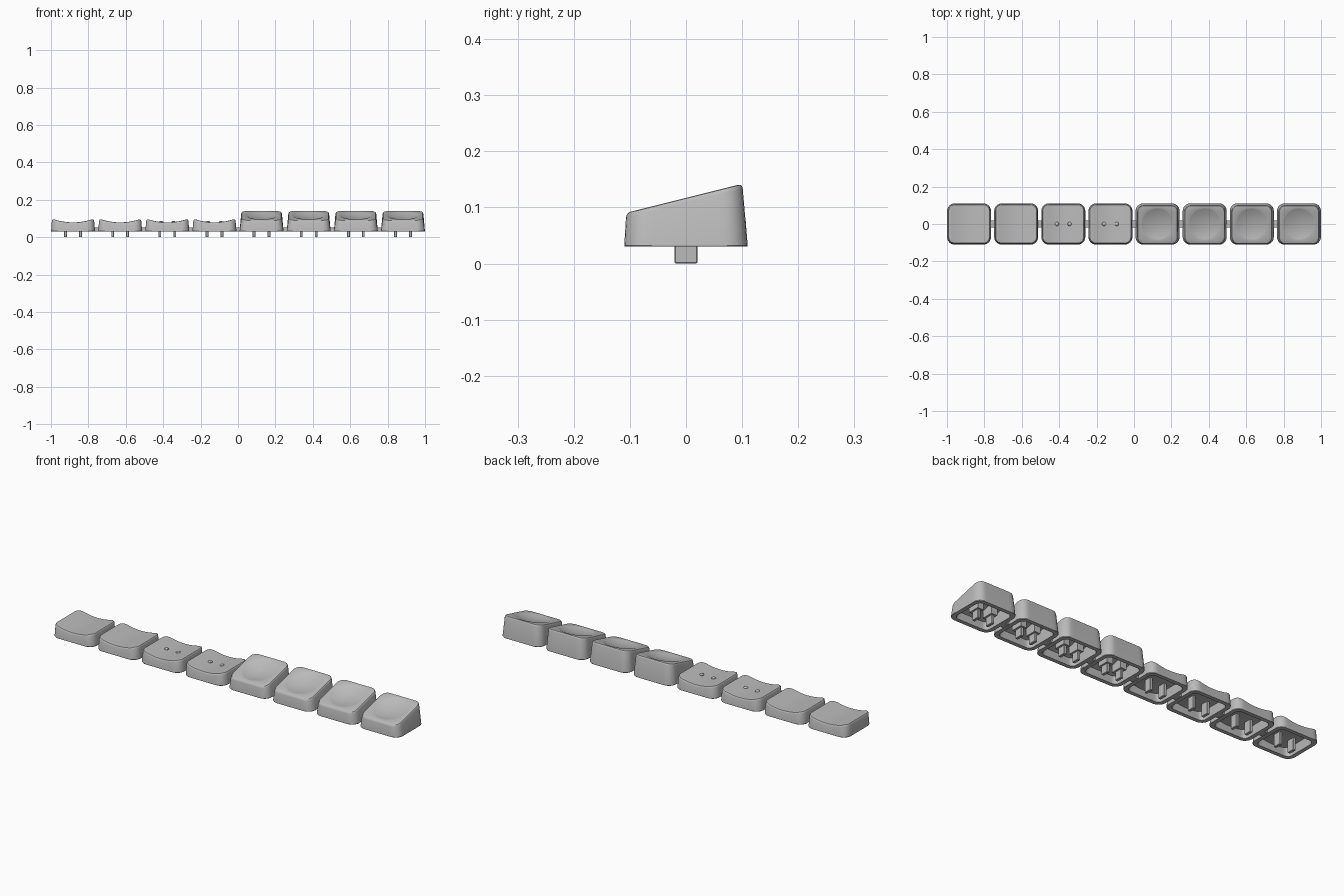
import bpy, bmesh
from math import pi, cos, sin, hypot

cube = bpy.data.objects.get("Cube")
if cube:
    bpy.data.objects.remove(cube)

grey = bpy.data.materials.new("plain grey")
grey.use_nodes = True
COLOUR = (0.5, 0.5, 0.5, 1)
grey.diffuse_color = COLOUR
grey.node_tree.nodes["Principled BSDF"].inputs["Base Color"].default_value = COLOUR

PITCH, BASE, DISH = 0.252, 0.03, 0.085


def outline(hx, hy, r, arc=6, side=10):
    """Rounded rectangle with evenly split sides, counter-clockwise."""
    corners = [(hx - r, hy - r), (r - hx, hy - r), (r - hx, r - hy), (hx - r, r - hy)]
    pts = []
    for k, (cx, cy) in enumerate(corners):
        for i in range(arc + 1):
            a = (k + i / arc) * pi / 2
            pts.append((cx + r * cos(a), cy + r * sin(a)))
        x0, y0 = pts[-1]
        nx, ny = corners[(k + 1) % 4]
        a = (k + 1) * pi / 2
        x1, y1 = nx + r * cos(a), ny + r * sin(a)
        for i in range(1, side):
            t = i / side
            pts.append((x0 + (x1 - x0) * t, y0 + (y1 - y0) * t))
    return pts


def circle_of(pts, radius):
    return [(x * radius / hypot(x, y), y * radius / hypot(x, y)) for x, y in pts]


def low_top(x, y):
    # trough running front to back
    return 0.095 - 0.016 * max(0, 1 - (x / 0.1) ** 2)


def slope(x, y):
    return 0.117 + 0.25 * y


def tall_top(x, y):
    # sloping top with a round dish
    return slope(x, y) - 0.015 * max(0, 1 - (x * x + y * y) / DISH ** 2)


def finish(bm, name, x, smooth=True):
    bmesh.ops.recalc_face_normals(bm, faces=bm.faces)
    mesh = bpy.data.meshes.new(name)
    bm.to_mesh(mesh)
    bm.free()
    mesh.materials.append(grey)
    ob = bpy.data.objects.new(name, mesh)
    ob.location.x = x
    bpy.context.collection.objects.link(ob)
    if smooth:
        bpy.ops.object.select_all(action="DESELECT")
        ob.select_set(True)
        bpy.context.view_layer.objects.active = ob
        bpy.ops.object.shade_smooth_by_angle(angle=0.5)
    return ob


def keycap(name, x, tall):
    top = tall_top if tall else low_top
    shift = -0.003 if tall else 0
    hx, hy = (0.109, 0.104) if tall else (0.113, 0.106)

    def shoulder(inset, drop):
        pts = outline(hx - inset, hy - inset, 0.036 - inset)
        return [(px, py + shift, top(px, py + shift) - drop) for px, py in pts]

    def level(pts, z):
        return [(px, py, z) for px, py in pts]

    inner = outline(0.096, 0.089, 0.025)
    ceiling = outline(0.09, 0.084, 0.025)
    thick = 0.03 if tall else 0.018
    roof = slope if tall else low_top

    # underside, rim and side wall
    rings = [[(a * s, b * s, roof(a * s, b * s) - thick) for a, b in ceiling]
             for s in (0.03, 0.35, 0.7, 1)]
    rings.append(level(inner, BASE))
    rings.append(level(outline(0.1165, 0.109, 0.04), BASE))
    rings.append(level(outline(0.1175, 0.11, 0.04), BASE + 0.002))
    # rounded top edge
    for inset, drop in ((0, 0.008), (0.0015, 0.004), (0.004, 0.001), (0.008, 0)):
        rings.append(shoulder(inset, drop))
    # top surface
    plan = outline(hx, hy, 0.036)
    for s in (1, 0.96, 0.9, 0.8, 0.65, 0.5, 0.35, 0.2, 0.03):
        if tall:
            pts = circle_of(plan, DISH * s)
        elif s < 0.95:
            pts = [(a * s, b * s) for a, b in plan]
        else:
            continue
        rings.append([(a, b, top(a, b)) for a, b in pts])

    bm = bmesh.new()
    loops = [[bm.verts.new(p) for p in ring] for ring in rings]
    for lo, hi in zip(loops, loops[1:]):
        for i in range(len(lo)):
            j = (i + 1) % len(lo)
            bm.faces.new((lo[i], lo[j], hi[j], hi[i]))
    bm.faces.new(loops[0][::-1])
    bm.faces.new(loops[-1])
    finish(bm, name, x)


def block(name, x, size, centre):
    bm = bmesh.new()
    bmesh.ops.create_cube(bm, size=1)
    bmesh.ops.scale(bm, vec=size, verts=bm.verts)
    bmesh.ops.translate(bm, vec=centre, verts=bm.verts)
    return finish(bm, name, x, smooth=False)


for i in range(8):
    x = (i - 3.5) * PITCH
    tall = i > 3
    keycap(f"keycap_{i + 1}", x, tall)
    roof_z = 0.095 if tall else 0.066
    for side, sx in (("right", -0.04), ("left", 0.04)):
        # mounting prong under the cap
        stem = block(f"{side}_stem_{i + 1}", x, (0.015, 0.041, roof_z), (sx, 0, roof_z / 2))
        bevel = stem.modifiers.new("soft edges", "BEVEL")
        bevel.width = 0.002
        if tall:
            # thicker root that carries the prong
            block(f"{side}_stem_root_{i + 1}", x, (0.034, 0.06, 0.05), (sx, 0, 0.068))
        if i in (2, 3):
            # touch bump
            bm = bmesh.new()
            bmesh.ops.create_uvsphere(bm, u_segments=16, v_segments=8, radius=0.011)
            bmesh.ops.scale(bm, vec=(1, 1, 0.6), verts=bm.verts)
            bx = sx * 0.85
            bmesh.ops.translate(bm, vec=(bx, 0, low_top(bx, 0)), verts=bm.verts)
            finish(bm, f"{side}_bump_{i + 1}", x)
    if i < 7:
        # link to the next cap
        block(f"link_{i + 1}", x + PITCH / 2, (0.04, 0.04, 0.022), (0, 0, 0.042))
